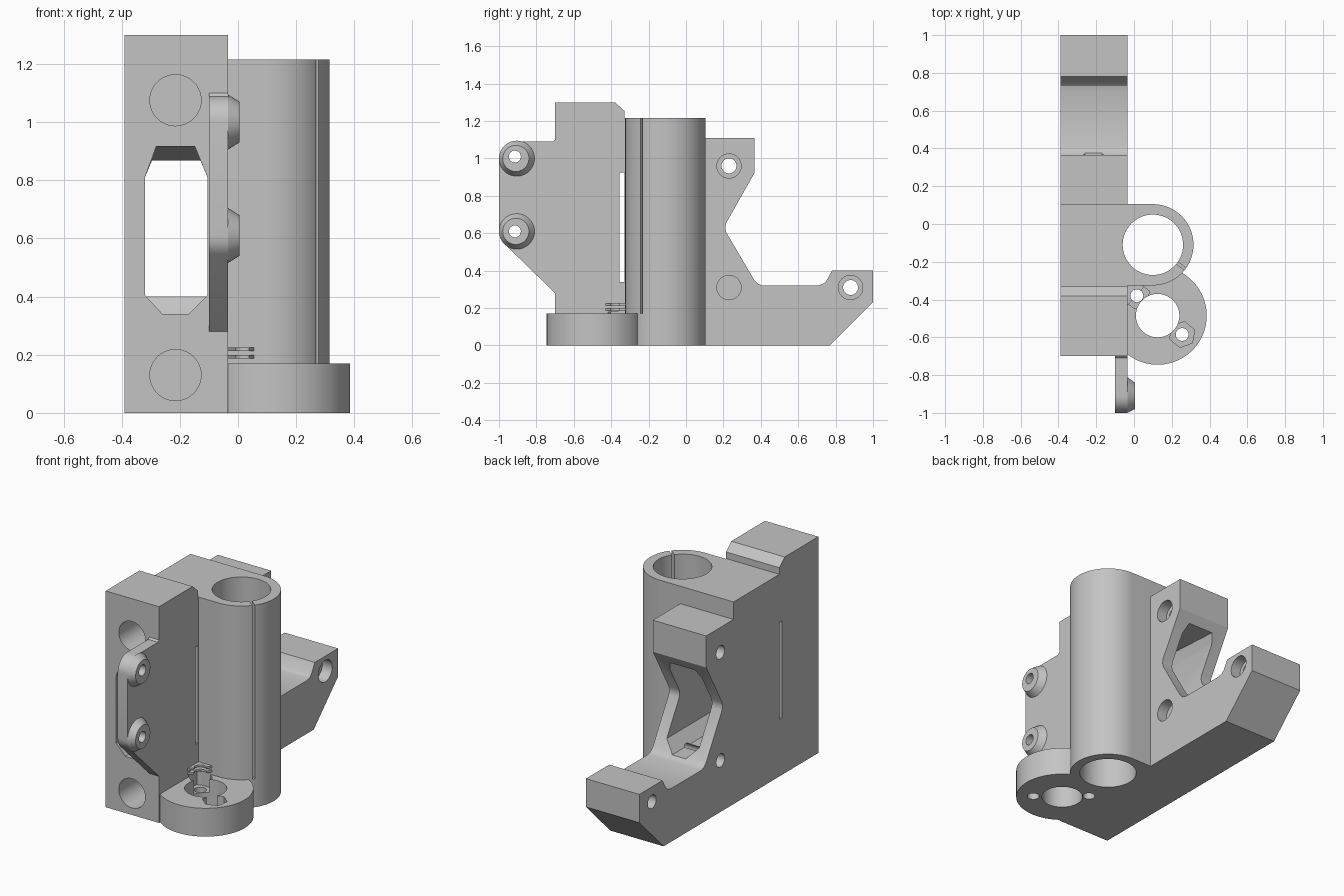
import bpy, bmesh
from math import sin, cos, tau, radians
from mathutils import Vector

if "Cube" in bpy.data.objects:
    bpy.data.objects.remove(bpy.data.objects["Cube"], do_unlink=True)

grey = bpy.data.materials.new("light_grey")
grey.use_nodes = True
grey.diffuse_color = (0.55, 0.55, 0.55, 1)
grey.node_tree.nodes["Principled BSDF"].inputs["Base Color"].default_value = grey.diffuse_color


def arc(cx, cy, r, start=0, end=360, n=64):
    """Points on an arc; a full turn leaves out the repeated last point."""
    full = end - start == 360
    steps = n if full else n - 1
    return [(cx + r * cos(radians(start + (end - start) * i / steps)),
             cy + r * sin(radians(start + (end - start) * i / steps))) for i in range(n)]


def prism(name, pts, axis, a, b, end_pts=None):
    """Extrude a 2D outline along an axis, optionally lofting to a second outline."""
    def place(p, d):
        return {"x": (d, *p), "y": (p[0], d, p[1]), "z": (*p, d)}[axis]
    bm = bmesh.new()
    lo = [bm.verts.new(place(p, a)) for p in pts]
    hi = [bm.verts.new(place(p, b)) for p in (end_pts or pts)]
    bm.faces.new(lo)
    bm.faces.new(hi)
    for i in range(len(lo)):
        j = (i + 1) % len(lo)
        bm.faces.new((lo[i], lo[j], hi[j], hi[i]))
    bmesh.ops.recalc_face_normals(bm, faces=bm.faces)
    mesh = bpy.data.meshes.new(name)
    bm.to_mesh(mesh)
    bm.free()
    mesh.materials.append(grey)
    ob = bpy.data.objects.new(name, mesh)
    bpy.context.collection.objects.link(ob)
    return ob


def rect(x0, y0, x1, y1):
    return [(x0, y0), (x1, y0), (x1, y1), (x0, y1)]


def cut(cutter, *parts):
    for part in parts:
        mod = part.modifiers.new(cutter.name, "BOOLEAN")
        mod.operation = "DIFFERENCE"
        mod.solver = "EXACT"
        mod.object = cutter
    cutter.hide_render = True
    cutter.hide_viewport = True
    cutters.append(cutter)


cutters = []
LEFT, RIGHT = -0.035, -0.39

# Main block: side outline with V notch and rear arm
side = [(-0.70, 0), (0.77, 0), (1, 0.23), (1, 0.40), (0.78, 0.40), (0.75, 0.345),
        (0.73, 0.327), (0.70, 0.32), (0.41, 0.32), (0.385, 0.33), (0.365, 0.35),
        (0.215, 0.605), (0.21, 0.63), (0.215, 0.655), (0.365, 0.92), (0.365, 1.11),
        (0.105, 1.11), (0.105, 1.215), (-0.33, 1.215), (-0.33, 1.255),
        (-0.38, 1.30), (-0.70, 1.30)]
block = prism("main_block", side, "x", RIGHT, LEFT)

# Clamp sleeve: tangent to the block, round on the outside
SX, SY, SR = 0.10, -0.11, 0.215
sleeve = prism("clamp_sleeve", [(LEFT, SY - SR)] + arc(SX, SY, SR, -90, 90) + [(LEFT, SY + SR)],
               "z", 0, 1.215)

# Round foot in front of the sleeve
FX, FY = 0.125, -0.485
foot = prism("round_foot", arc(FX, FY, 0.26, -128, 128, 72), "z", 0, 0.17)

# Front ear with two tapered bosses
ear_side = ([(-0.70, 0.28), (-0.70, 1.10), (-0.71, 1.09)] + arc(-0.91, 1.0, 0.09, 90, 180, 12)
            + arc(-0.91, 0.61, 0.09, 180, 225, 8))
ear = prism("front_ear", ear_side, "x", -0.10, LEFT)
bosses = [prism("ear_boss", arc(-0.905, z, 0.095, n=40), "x", LEFT, 0.005,
                arc(-0.91, z, 0.07, n=40)) for z in (1.0, 0.61)]

# Thin bridging fins in the corner above the foot
fins = [prism("corner_fin", [(LEFT, -0.325), (0.055, -0.325), (0.03, -0.37), (LEFT, -0.43)],
              "z", z, z + 0.012) for z in (0.187, 0.213)]

# Sleeve bore and clamping slit
cut(prism("sleeve_bore", arc(SX, SY, 0.16), "z", -0.1, 1.4), block, sleeve, foot)
out = Vector((0.8, -0.6))
across = Vector((0.6, 0.8)) * 0.007
mid = Vector((SX, SY))
slit = [tuple(mid + out * d + across * s) for d, s in ((0.1, -1), (0.3, -1), (0.3, 1), (0.1, 1))]
cut(prism("sleeve_slit", slit, "z", 0.17, 1.4), sleeve)

# Foot bore, screw holes and hexagonal nut pockets
cut(prism("foot_bore", arc(FX, FY, 0.115), "z", -0.1, 0.3), foot)
for x, y in ((0.255, -0.585), (0.015, -0.38)):
    cut(prism("foot_screw_hole", arc(x, y, 0.034, n=24), "z", -0.1, 0.4), foot, *fins)
    cut(prism("nut_pocket", arc(x, y, 0.07, 20, 380, 6), "z", 0.09, 0.18), foot, block)

# Window through the block, its top sloping down to the back
def window(top):
    return [(-0.26, 0.34), (-0.17, 0.34), (-0.105, 0.405), (-0.105, 0.81),
            (-0.15 + (0.92 - top) * 0.4, top), (-0.28 - (0.92 - top) * 0.3, top),
            (-0.32, 0.81), (-0.32, 0.405)]
cut(prism("window", window(0.92), "y", -0.8, 0.5, window(0.86)), block)

# Narrow side slot
cut(prism("side_slot", rect(-0.355, 0.34, -0.33, 0.925), "x", -0.5, 0.0), block)

# Blind round sockets in the front face
for z in (1.075, 0.13):
    cut(prism("front_socket", arc(-0.215, z, 0.088, n=40), "y", -0.8, -0.37), block)

# Counterbored cross holes
for y, z in ((0.23, 0.96), (0.23, 0.31), (0.88, 0.31)):
    cut(prism("cross_hole", arc(y, z, 0.04, n=32), "x", -0.5, 0.05), block)
    cut(prism("counterbore", arc(y, z, 0.065, n=32), "x", -0.10, 0.05), block)

# Ear screw holes
for z, boss in zip((1.01, 0.61), bosses):
    cut(prism("ear_hole", arc(-0.915, z, 0.032, n=24), "x", -0.2, 0.1), ear, boss)

# Apply the cuts, drop the cutters and smooth the round walls
parts = [block, sleeve, foot, ear, *bosses, *fins]
bpy.context.view_layer.update()
for part in parts:
    depsgraph = bpy.context.evaluated_depsgraph_get()
    mesh = bpy.data.meshes.new_from_object(part.evaluated_get(depsgraph))
    part.modifiers.clear()
    part.data = mesh
for cutter in cutters:
    bpy.data.objects.remove(cutter, do_unlink=True)
bpy.ops.object.select_all(action="DESELECT")
for part in parts:
    part.select_set(True)
bpy.context.view_layer.objects.active = block
bpy.ops.object.shade_smooth_by_angle(angle=radians(25))
